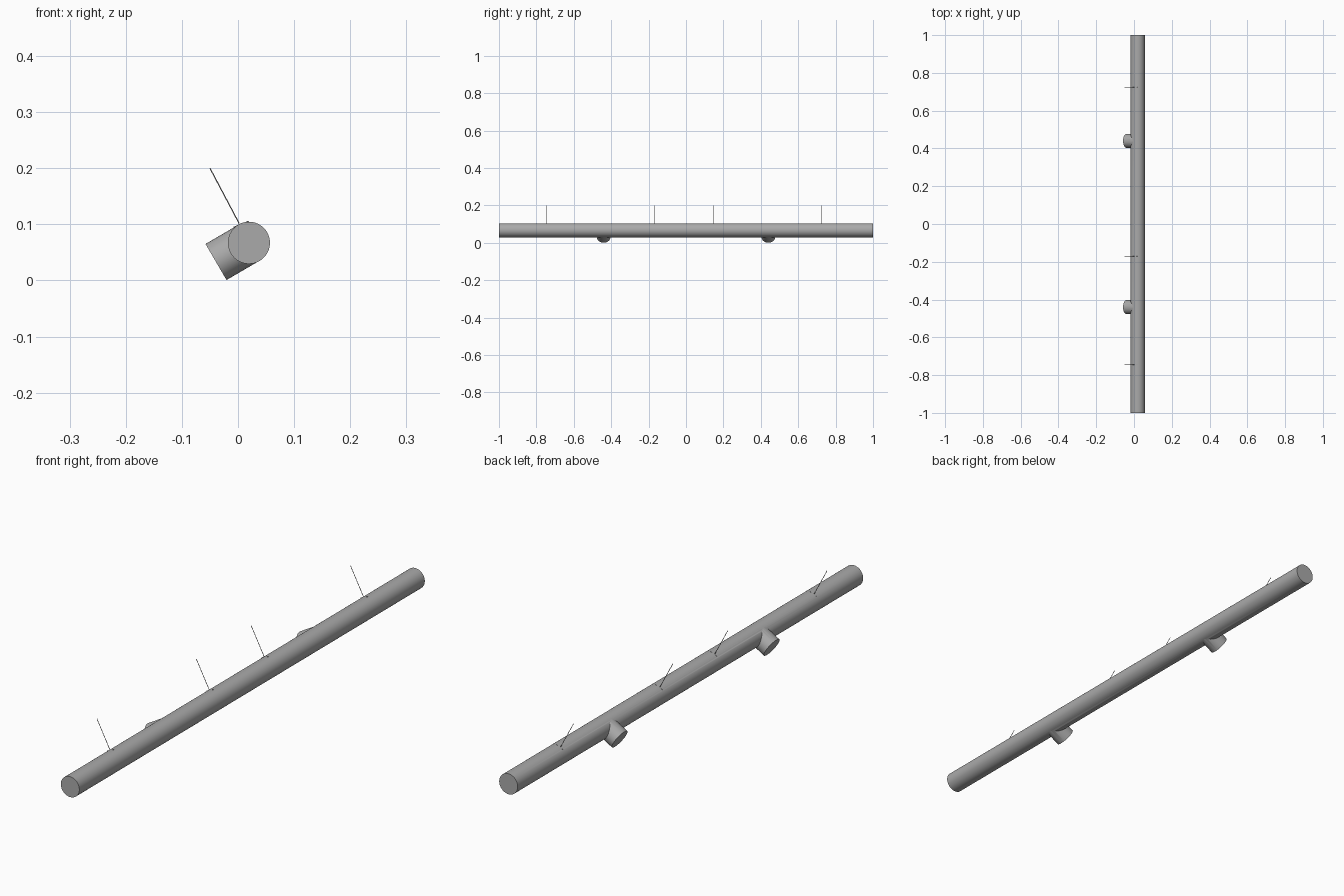
import bpy
from mathutils import Vector

if "Cube" in bpy.data.objects:
    bpy.data.objects.remove(bpy.data.objects["Cube"])

AXIS_X, AXIS_Z, R = 0.0195, 0.0670, 0.0375

# dark grey metal
grey = bpy.data.materials.new("dark_grey")
grey.diffuse_color = (0.4, 0.4, 0.4, 1)
grey.use_nodes = True
grey.node_tree.nodes["Principled BSDF"].inputs["Base Color"].default_value = grey.diffuse_color


def rod(name, a, b, radius, sides):
    """Capped cylinder running from point a to point b."""
    a, b = Vector(a), Vector(b)
    d = b - a
    bpy.ops.mesh.primitive_cylinder_add(vertices=sides, radius=radius,
                                        depth=d.length, location=(a + b) / 2)
    ob = bpy.context.object
    ob.name = name
    ob.rotation_mode = 'QUATERNION'
    ob.rotation_quaternion = d.to_track_quat('Z', 'Y')
    ob.data.materials.append(grey)
    bpy.ops.object.shade_smooth_by_angle()
    return ob


# long horizontal main pipe
pipe = rod("main_pipe", (AXIS_X, -1, AXIS_Z), (AXIS_X, 1, AXIS_Z), R, 64)

# two outlet stubs, angled 30 degrees below horizontal, merged into the pipe
for i, y in enumerate((-0.44, 0.44)):
    stub = rod(f"outlet_stub_{i + 1}", (AXIS_X, y, AXIS_Z),
               (-0.0392, y, 0.0328), R - 0.0003, 64)
    mod = pipe.modifiers.new(f"join_stub_{i + 1}", 'BOOLEAN')
    mod.operation = 'UNION'
    mod.object = stub
    bpy.context.view_layer.objects.active = pipe
    bpy.ops.object.modifier_apply(modifier=mod.name)
    bpy.data.objects.remove(stub)

bpy.ops.object.select_all(action='DESELECT')
pipe.select_set(True)
bpy.context.view_layer.objects.active = pipe
bpy.ops.object.shade_smooth_by_angle()

# four thin hanger wires, each with a small foot bar resting on the pipe
tip = Vector((-0.05, 0, 0.2))
base = Vector((0.0022, 0, 0.1012))
foot_ends = Vector((-0.008, 0, 0.0945)), Vector((0.019, 0, 0.1055))
for i, y in enumerate((-0.745, -0.17, 0.148, 0.723)):
    off = Vector((0, y, 0))
    rod(f"hanger_wire_{i + 1}", base + off, tip + off, 0.001, 12)
    rod(f"hanger_foot_{i + 1}", foot_ends[0] + off, foot_ends[1] + off, 0.001, 12)
